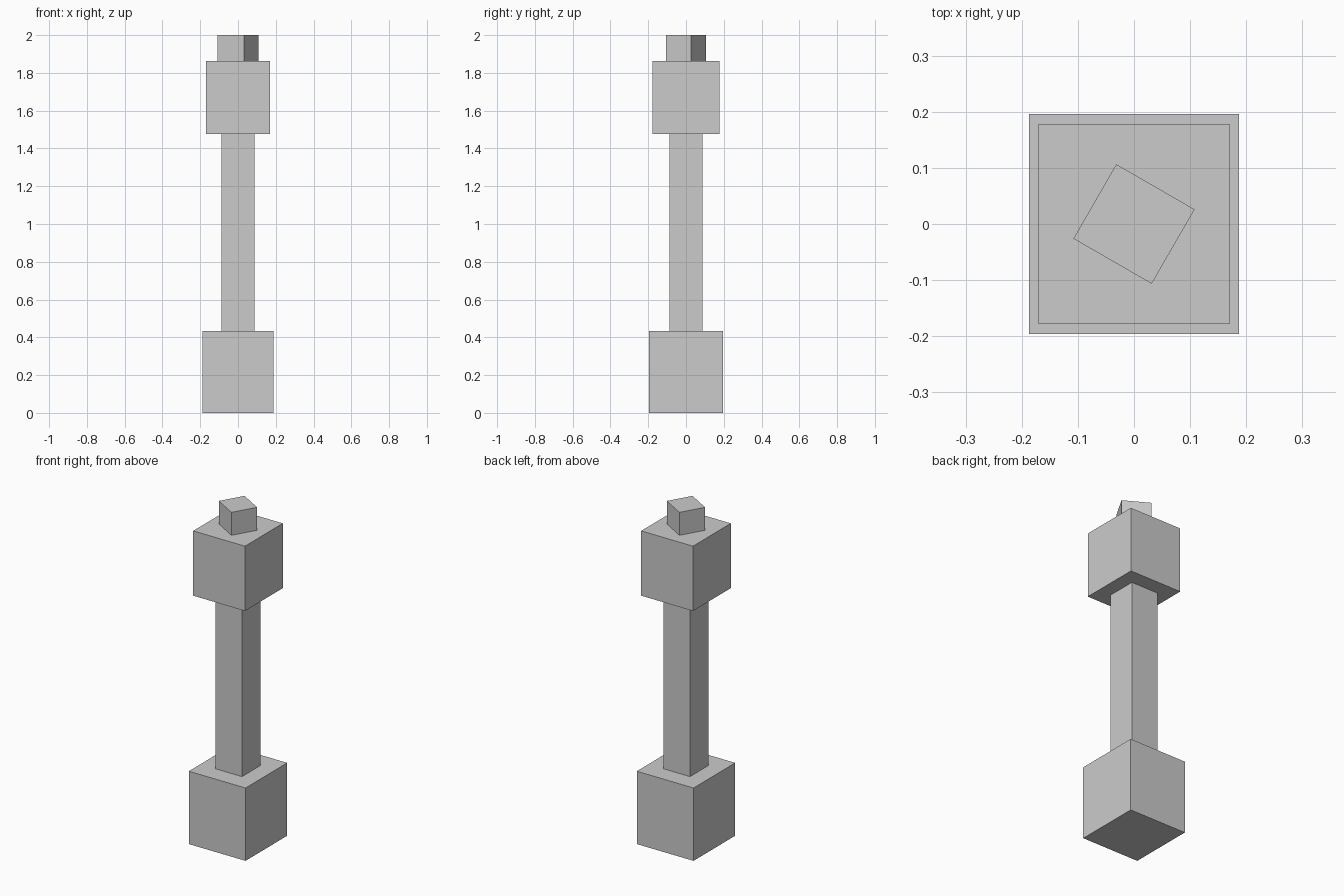
import bpy
import math

if "Cube" in bpy.data.objects:
    bpy.data.objects.remove(bpy.data.objects["Cube"])


def block(name, width, depth, z0, z1, turn=0):
    """Box centred on the z axis, spanning z0 to z1."""
    bpy.ops.mesh.primitive_cube_add(size=1, location=(0, 0, (z0 + z1) / 2))
    obj = bpy.context.object
    obj.name = name
    obj.scale = (width, depth, z1 - z0)
    obj.rotation_euler.z = math.radians(turn)
    bpy.ops.object.transform_apply(location=False, rotation=False, scale=True)
    return obj


# Heavy foot block
block("base", 0.374, 0.392, 0, 0.434)
# Slender post between the two blocks
block("shaft", 0.176, 0.176, 0.434, 1.477)
# Large head block
block("capital", 0.341, 0.356, 1.477, 1.863)
# Small twisted block on top
block("finial", 0.161, 0.153, 1.863, 2.0, turn=-30)
